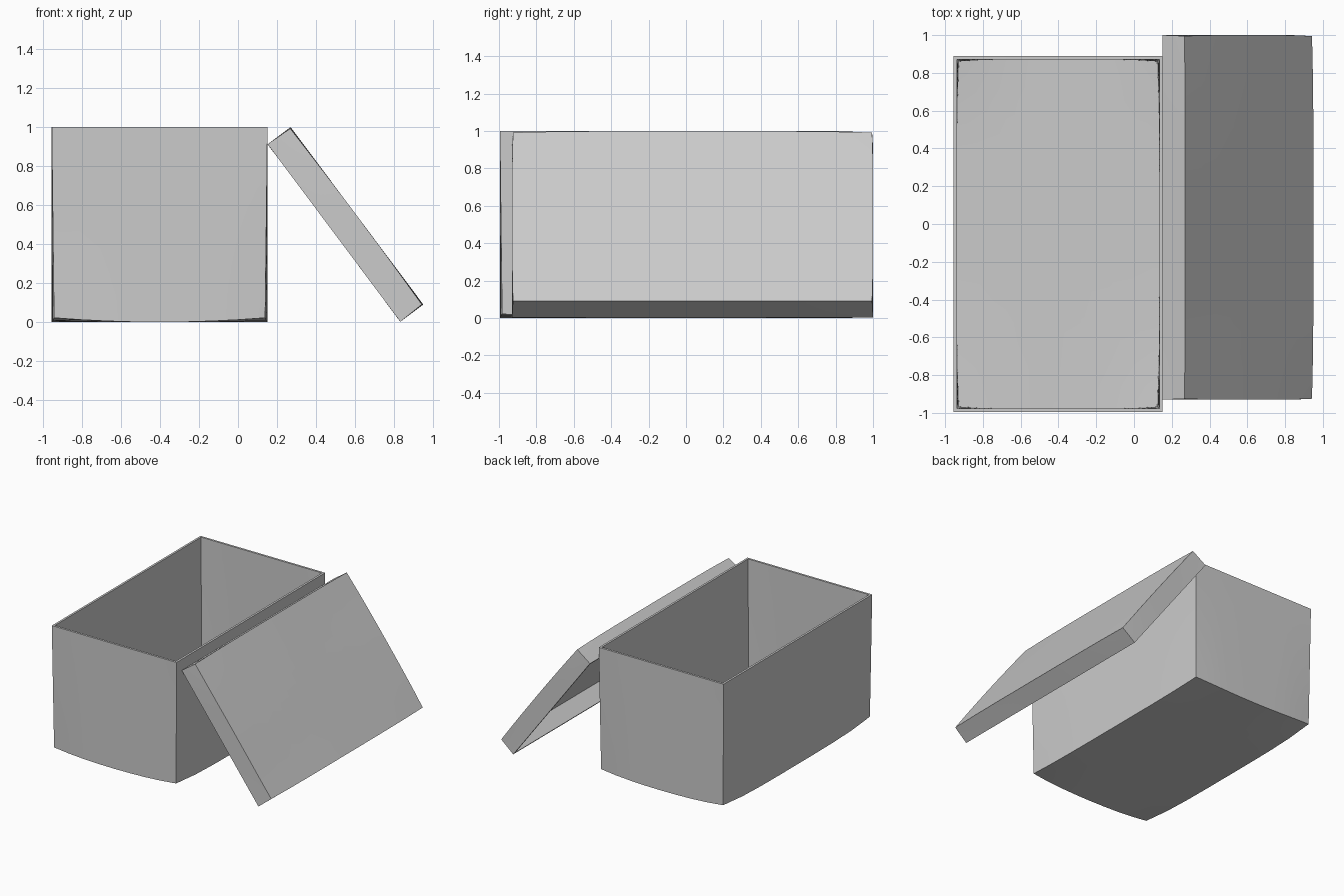
import bpy, bmesh
from mathutils import Matrix, Vector

if "Cube" in bpy.data.objects:
    bpy.data.objects.remove(bpy.data.objects["Cube"])


def tray(name, half_x, half_y, depth, pull, sag, wall, matrix):
    """Open-topped thin-walled box whose closed face and sides bulge slightly."""
    bm = bmesh.new()
    bmesh.ops.create_cube(bm, size=2)
    lid_faces = [f for f in bm.faces if f.normal.z > 0.9]
    bmesh.ops.delete(bm, geom=lid_faces, context='FACES_ONLY')
    bmesh.ops.subdivide_edges(bm, edges=bm.edges[:], cuts=7, use_grid_fill=True)
    for v in bm.verts:
        a, b, c = v.co
        d = (1 - c) / 2                      # 0 at the rim, 1 at the closed face
        v.co = ((half_x - pull * d * b**4) * a,
                (half_y - pull * d * a**4) * b,
                depth * (c + 1) / 2 + sag * d**4 * a**2 * b**4)
    bmesh.ops.recalc_face_normals(bm, faces=bm.faces[:])
    # make sure normals point outward
    bottom = min(bm.faces, key=lambda f: f.calc_center_median().z)
    if bottom.normal.z > 0:
        bmesh.ops.reverse_faces(bm, faces=bm.faces[:])
    mesh = bpy.data.meshes.new(name)
    bm.to_mesh(mesh)
    bm.free()
    ob = bpy.data.objects.new(name, mesh)
    bpy.context.collection.objects.link(ob)
    ob.matrix_world = matrix
    sol = ob.modifiers.new("wall", 'SOLIDIFY')
    sol.thickness = wall
    sol.offset = -1
    sol.use_even_offset = True
    bpy.ops.object.select_all(action='DESELECT')
    ob.select_set(True)
    bpy.context.view_layer.objects.active = ob
    bpy.ops.object.modifier_apply(modifier=sol.name)
    bpy.ops.object.shade_smooth_by_angle(angle=0.5)
    return ob


# open box
tray("box", 0.553, 0.942, 1.0, 0.012, 0.022, 0.017,
     Matrix.Translation((-0.402, -0.053, 0)))

# lid leaning against the box, hollow side facing it
up_slope = Vector((-0.599, 0, 0.801))
inward = Vector((-0.801, 0, -0.599))
rot = Matrix((up_slope, Vector((0, 1, 0)), inward)).transposed().to_4x4()
tray("lid", 0.568, 0.965, 0.147, 0.005, 0.006, 0.015,
     Matrix.Translation((0.61, 0.035, 0.545)) @ rot)
